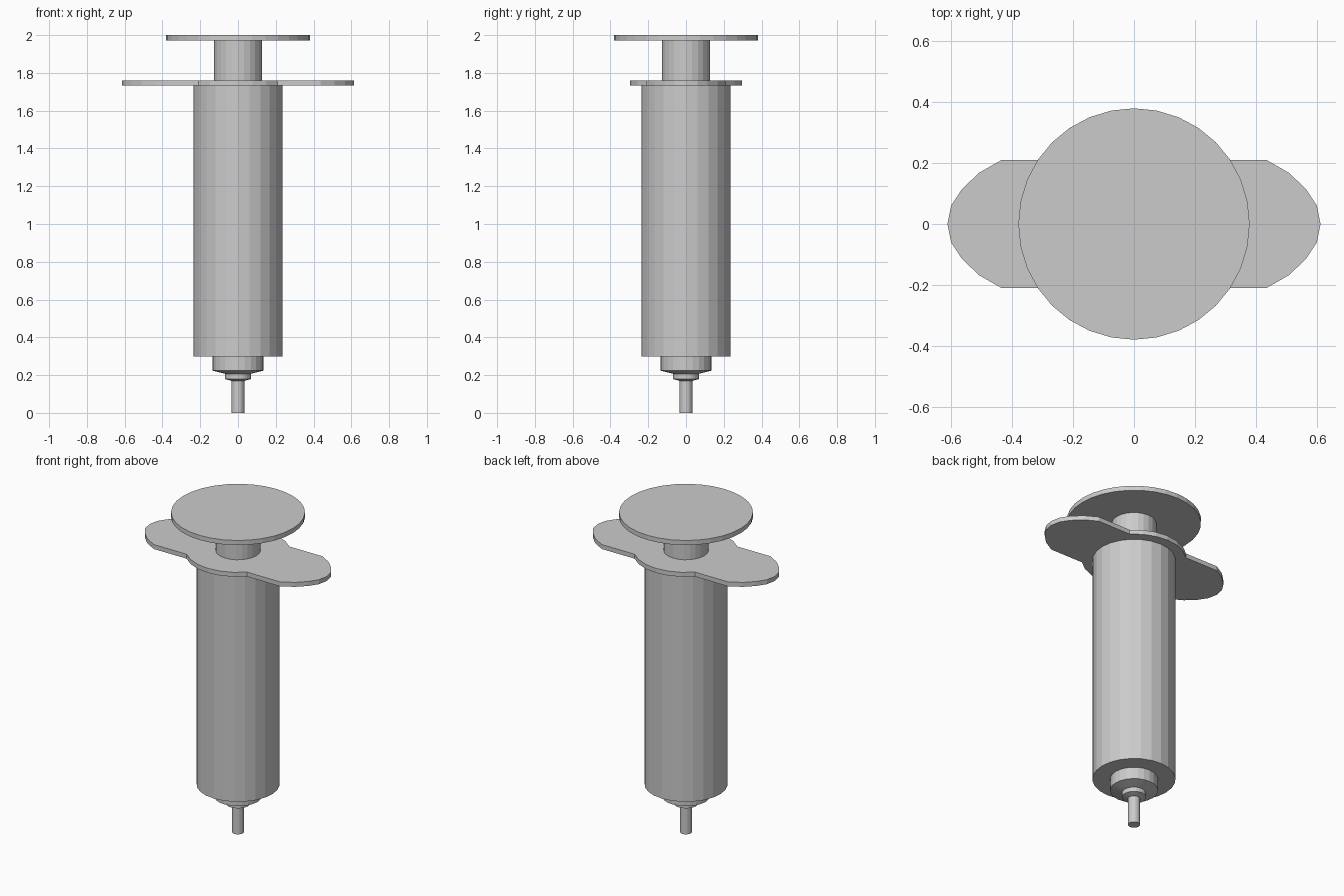
import bpy, bmesh
from math import sin, cos, pi, radians

if "Cube" in bpy.data.objects:
    bpy.data.objects.remove(bpy.data.objects["Cube"])


def finish(name, bm):
    bmesh.ops.recalc_face_normals(bm, faces=bm.faces)
    mesh = bpy.data.meshes.new(name)
    bm.to_mesh(mesh)
    bm.free()
    obj = bpy.data.objects.new(name, mesh)
    bpy.context.collection.objects.link(obj)
    return obj


def lathe(name, profile, sides):
    """Closed turned solid from (radius, z) points, flat faces."""
    bm = bmesh.new()
    rings = [[bm.verts.new((r * cos(2 * pi * i / sides), r * sin(2 * pi * i / sides), z))
              for i in range(sides)] for r, z in profile]
    for a, b in zip(rings, rings[1:]):
        for i in range(sides):
            j = (i + 1) % sides
            bm.faces.new((a[i], a[j], b[j], b[i]))
    bm.faces.new(rings[0][::-1])
    bm.faces.new(rings[-1])
    return finish(name, bm)


def plate(name, outline, z0, z1):
    """Flat plate extruded from an outline."""
    bm = bmesh.new()
    face = bm.faces.new([bm.verts.new((x, y, z0)) for x, y in outline])
    top = bmesh.ops.extrude_face_region(bm, geom=[face])["geom"]
    for v in top:
        if isinstance(v, bmesh.types.BMVert):
            v.co.z = z1
    return finish(name, bm)


# Needle, collar and hub at the tip
lathe("needle", [(0.034, 0), (0.034, 0.18)], 24)
lathe("needle_hub", [(0.036, 0.17), (0.069, 0.179), (0.069, 0.207),
                     (0.136, 0.224), (0.136, 0.30)], 24)

# Barrel
lathe("barrel", [(0.236, 0.298), (0.236, 1.734)], 24)

# Finger flange: one quarter outline mirrored to all four corners
quarter = [(0.613, 0), (0.601, 0.06), (0.567, 0.112), (0.511, 0.167), (0.436, 0.21)]
quarter += [(0.296 * cos(radians(a)), 0.296 * sin(radians(a))) for a in (45, 60, 75, 90)]
half = quarter + [(-x, y) for x, y in quarter[-2::-1]]
outline = half + [(x, -y) for x, y in half[-2:0:-1]]
plate("finger_flange", outline, 1.733, 1.761)

# Plunger rod and thumb rest
lathe("plunger_rod", [(0.127, 1.75), (0.127, 1.975)], 24)
lathe("thumb_rest", [(0.38, 1.971), (0.38, 2.0)], 32)
